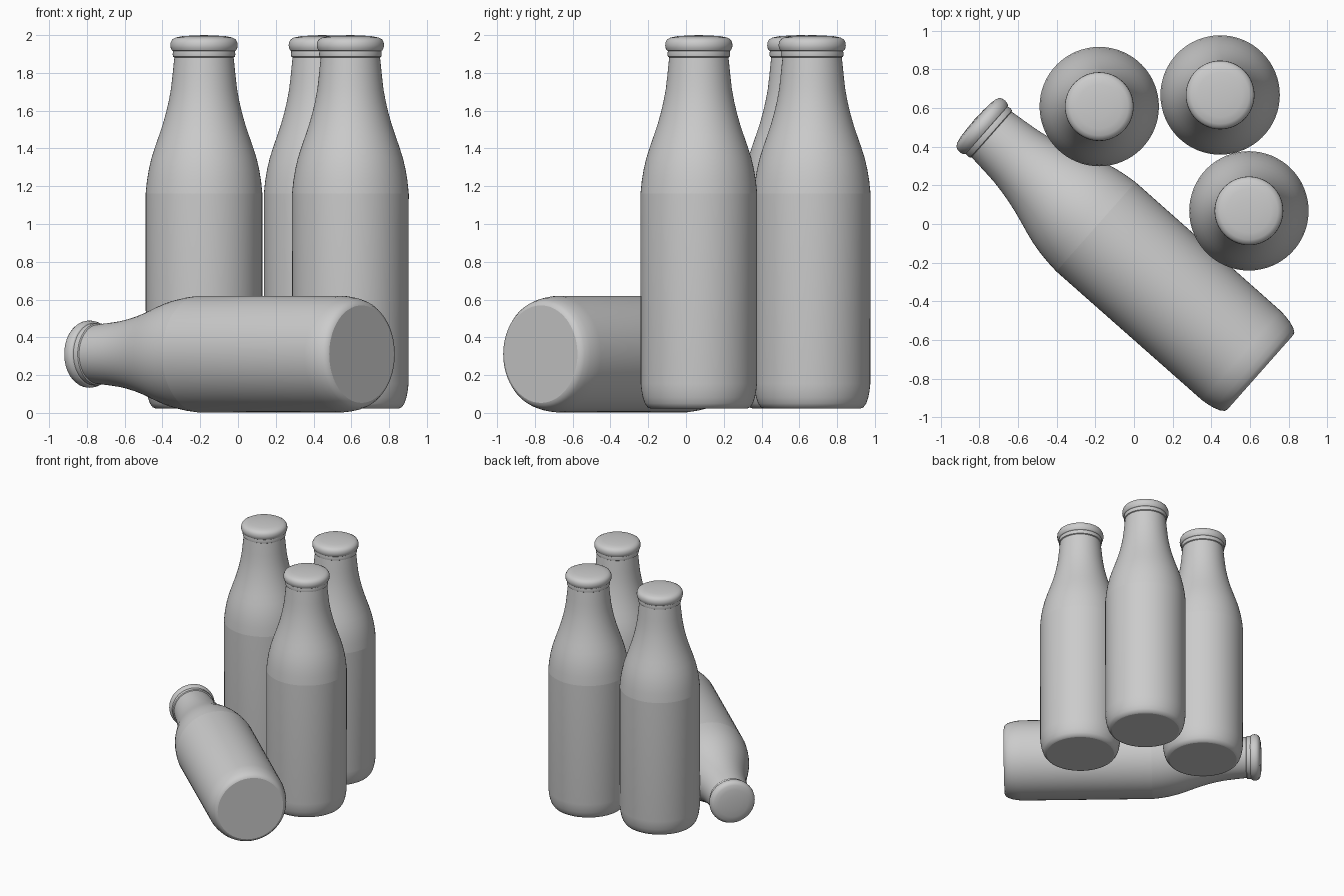
import bpy, bmesh, math
from mathutils import Matrix, Vector

if "Cube" in bpy.data.objects:
    bpy.data.objects.remove(bpy.data.objects["Cube"])

SEG = 64

grey = bpy.data.materials.new("light grey")
grey.diffuse_color = (0.6, 0.6, 0.6, 1)
grey.use_nodes = True
grey.node_tree.nodes["Principled BSDF"].inputs["Base Color"].default_value = grey.diffuse_color

# bottle profile: (radius, height above base, crease at this ring)
PROFILE = [
    (0.258, 0.000, 1), (0.272, 0.006, 0), (0.286, 0.026, 0), (0.297, 0.058, 0),
    (0.304, 0.095, 0), (0.308, 0.131, 0),
    (0.309, 1.137, 1), (0.302, 1.205, 0), (0.292, 1.265, 0), (0.278, 1.325, 0),
    (0.259, 1.385, 0), (0.238, 1.445, 0), (0.218, 1.505, 0), (0.201, 1.565, 0),
    (0.187, 1.625, 0), (0.175, 1.69, 0), (0.167, 1.76, 0), (0.161, 1.82, 0),
    (0.157, 1.858, 1), (0.164, 1.862, 1), (0.166, 1.875, 0), (0.164, 1.892, 1),
    (0.170, 1.896, 1), (0.176, 1.908, 0), (0.178, 1.922, 0), (0.176, 1.938, 0),
    (0.168, 1.953, 0), (0.150, 1.963, 0), (0.115, 1.970, 0), (0.06, 1.974, 0),
]


def bottle(name, matrix):
    bm = bmesh.new()
    rings = []
    for r, z, _ in PROFILE:
        rings.append([bm.verts.new((r * math.cos(2 * math.pi * i / SEG),
                                    r * math.sin(2 * math.pi * i / SEG), z))
                      for i in range(SEG)])
    for a, b in zip(rings, rings[1:]):
        for i in range(SEG):
            j = (i + 1) % SEG
            bm.faces.new((a[i], a[j], b[j], b[i]))
    # flat base and gently domed lid
    bm.faces.new(rings[0][::-1])
    tip = bm.verts.new((0, 0, 1.976))
    for i in range(SEG):
        bm.faces.new((rings[-1][i], rings[-1][(i + 1) % SEG], tip))
    for f in bm.faces:
        f.smooth = True
    # keep base rim, shoulder and lip rings crisp
    for ring, (_, _, crease) in zip(rings, PROFILE):
        if crease:
            for i in range(SEG):
                bm.edges.get((ring[i], ring[(i + 1) % SEG])).smooth = False
    bmesh.ops.recalc_face_normals(bm, faces=bm.faces)
    me = bpy.data.meshes.new(name)
    bm.to_mesh(me)
    bm.free()
    me.materials.append(grey)
    ob = bpy.data.objects.new(name, me)
    ob.matrix_world = matrix
    bpy.context.collection.objects.link(ob)


# three standing bottles
for n, (x, y) in enumerate([(-0.18, 0.608), (0.446, 0.668), (0.595, 0.068)], 1):
    bottle(f"standing_bottle_{n}", Matrix.Translation((x, y, 0.024)))

# bottle lying on its side, neck towards back left
axis = Vector((-0.749, 0.663, 0)).normalized()
turn = axis.to_track_quat('Z', 'Y').to_matrix().to_4x4()
bottle("lying_bottle", Matrix.Translation((0.654, -0.768, 0.311)) @ turn)
